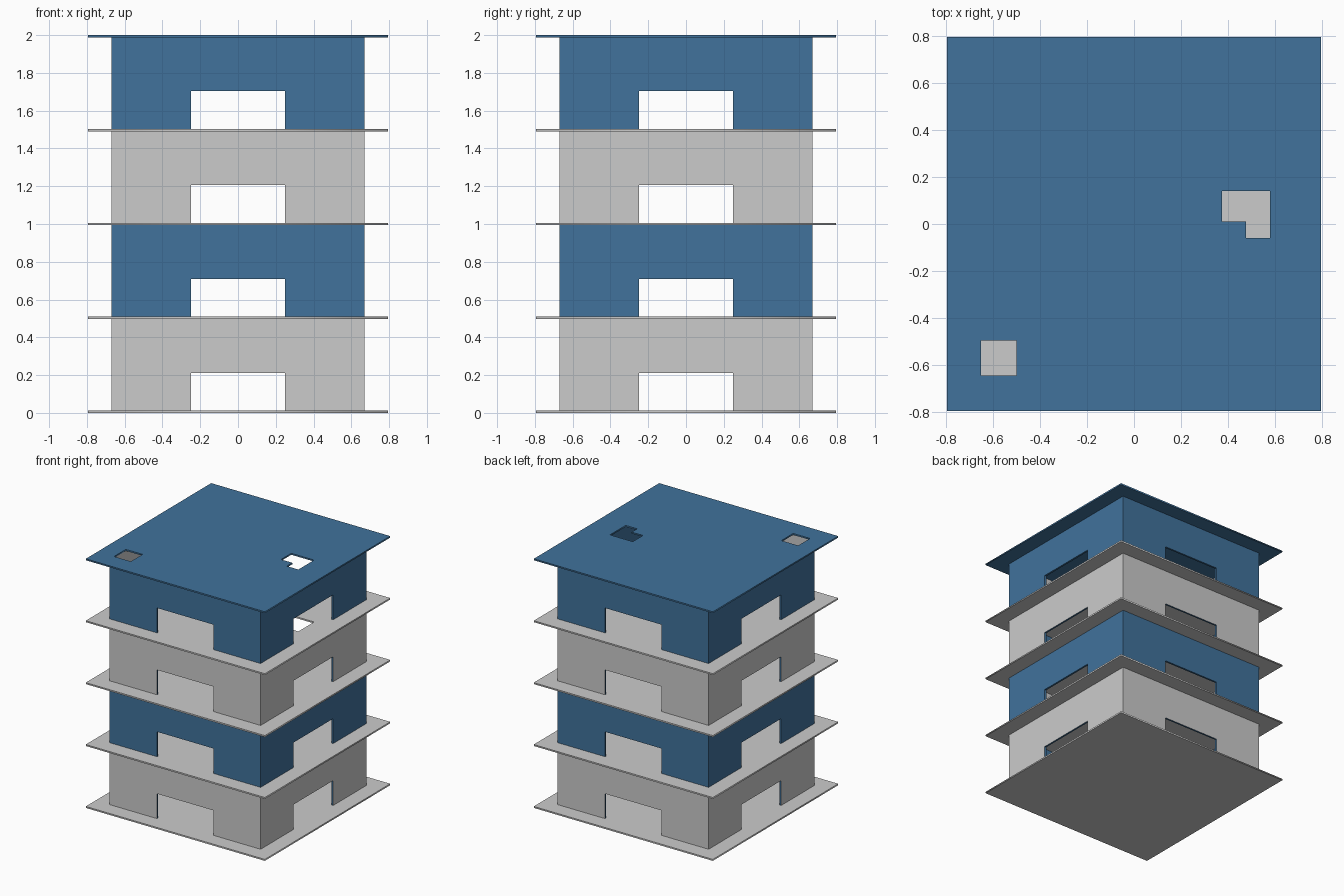
import bpy, bmesh
from math import pi
from mathutils import Matrix

if "Cube" in bpy.data.objects:
    bpy.data.objects.remove(bpy.data.objects["Cube"])

SLAB, THICK = 0.795, 0.012        # slab half width and thickness
WALL, WT = 0.67, 0.015            # wall half width and thickness
DOOR_W, DOOR_H = 0.25, 0.2        # opening half width and height
STEP = (2 - THICK) / 4            # storey spacing


def material(name, rgb):
    m = bpy.data.materials.new(name)
    m.diffuse_color = (*rgb, 1)
    m.use_nodes = True
    m.node_tree.nodes["Principled BSDF"].inputs["Base Color"].default_value = m.diffuse_color
    return m


blue = material("blue", (0.052, 0.17, 0.333))
grey = material("grey", (0.8, 0.8, 0.8))


def add(name, data):
    ob = bpy.data.objects.new(name, data)
    bpy.context.collection.objects.link(ob)
    return ob


def rect(x0, y0, x1, y1):
    return [(x0, y0), (x1, y0), (x1, y1), (x0, y1)]


# Flat slab: filled 2D outline with holes, turned into a mesh
def slab(name, z, holes, mat):
    cu = bpy.data.curves.new(name, 'CURVE')
    cu.dimensions, cu.fill_mode, cu.extrude = '2D', 'BOTH', THICK / 2
    for loop in [rect(-SLAB, -SLAB, SLAB, SLAB)] + holes:
        sp = cu.splines.new('POLY')
        sp.points.add(len(loop) - 1)
        for p, (x, y) in zip(sp.points, loop):
            p.co = (x, y, 0, 1)
        sp.use_cyclic_u = True
    tmp = add(name + "_outline", cu)
    me = bpy.data.meshes.new_from_object(
        tmp.evaluated_get(bpy.context.evaluated_depsgraph_get()))
    bpy.data.objects.remove(tmp)
    me.materials.clear()
    me.materials.append(mat)
    ob = add(name, me)
    ob.location.z = z + THICK / 2


# Wall panel: doorway profile extruded inward, lined with its own inner colour
def wall(name, z, turn, half, outer, inner):
    h = STEP - THICK
    pts = [(-half, 0), (-DOOR_W, 0), (-DOOR_W, DOOR_H), (DOOR_W, DOOR_H),
           (DOOR_W, 0), (half, 0), (half, h), (-half, h)]
    bm = bmesh.new()
    f = bm.faces.new([bm.verts.new((x, -WALL, v)) for x, v in pts])
    ext = bmesh.ops.extrude_face_region(bm, geom=[f], use_keep_orig=True)
    bmesh.ops.translate(bm, vec=(0, WT, 0),
                        verts=[v for v in ext['geom'] if isinstance(v, bmesh.types.BMVert)])
    bmesh.ops.recalc_face_normals(bm, faces=bm.faces)
    for f in bm.faces:
        if f.normal.y > 0.9:
            f.material_index = 1
        elif f.normal.y > -0.9 and abs(f.calc_center_median().x) < 0.6:
            f.material_index = 2      # door jambs
    bm.transform(Matrix.Translation((0, 0, z)) @ Matrix.Rotation(turn * pi / 2, 4, 'Z'))
    me = bpy.data.meshes.new(name)
    bm.to_mesh(me)
    bm.free()
    for m in (outer, inner, blue):
        me.materials.append(m)
    add(name, me)


# Stair and shaft openings
stair = [(0.375, 0.01), (0.475, 0.01), (0.475, -0.06),
         (0.578, -0.06), (0.578, 0.14), (0.375, 0.14)]
shaft = rect(-0.65, -0.645, -0.5, -0.495)

# Floors and roof
for i in range(5):
    slab("roof" if i == 4 else f"floor_{i + 1}", i * STEP,
         [stair, shaft] if i >= 3 else [], blue if i == 4 else grey)

# Storey walls, alternating grey and blue
for i in range(4):
    outer, lining = (blue, grey) if i % 2 else (grey, blue)
    for k, side in enumerate(("front", "right", "back", "left")):
        wall(f"{side}_wall_{i + 1}", i * STEP + THICK, k, WALL - (k % 2) * WT,
             outer, blue if side == "right" else lining)
